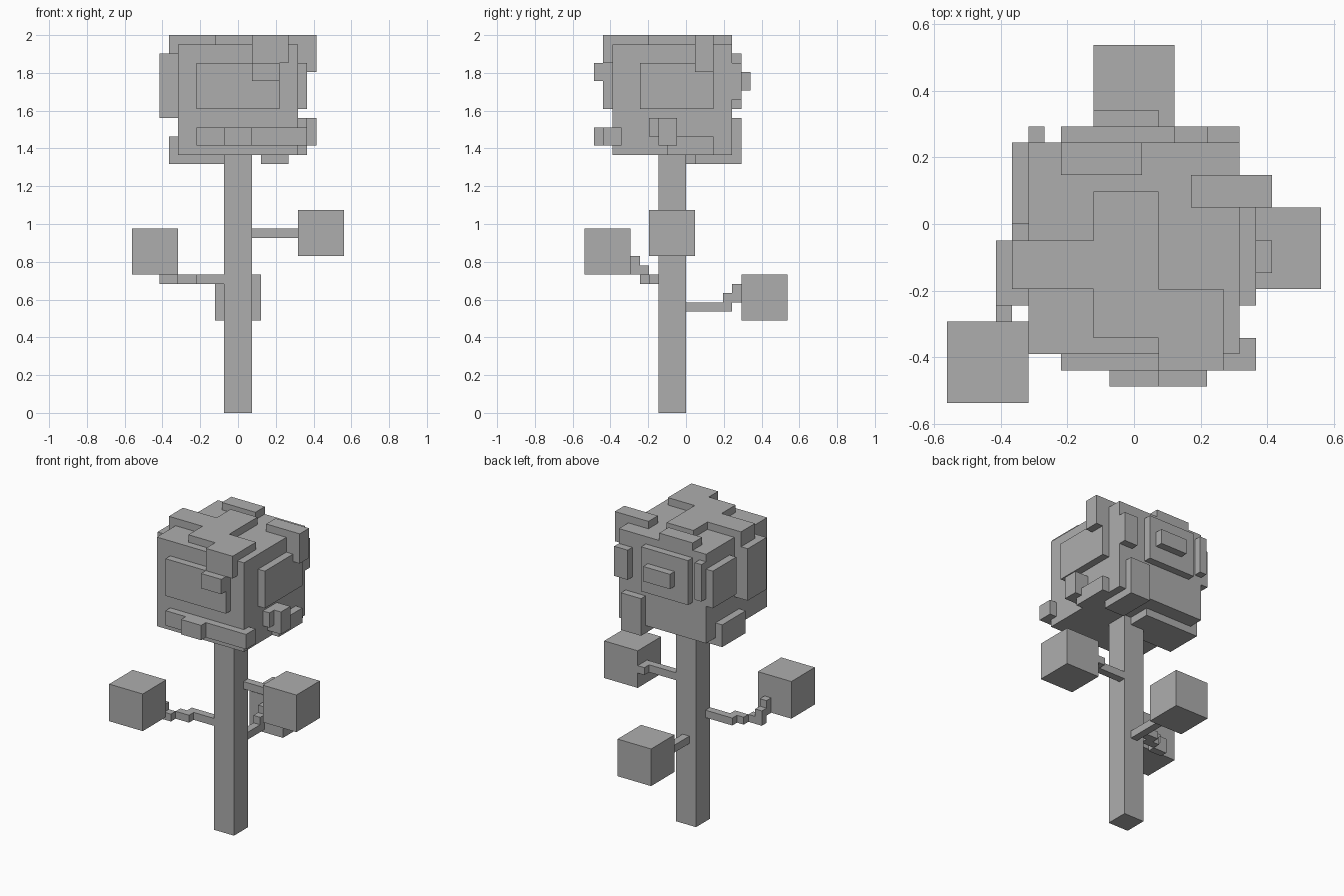
import bpy
import bmesh
from mathutils import Vector

# Remove the default cube
default = bpy.data.objects.get("Cube")
if default:
    bpy.data.objects.remove(default, do_unlink=True)

UNIT = 2 / 41        # edge length of one block
SHIFT = 11.5         # blocks are centred across x on half steps

grey = bpy.data.materials.new("plain grey")
grey.use_nodes = True
colour = (0.42, 0.42, 0.42, 1)
grey.diffuse_color = colour
grey.node_tree.nodes["Principled BSDF"].inputs["Base Color"].default_value = colour

parts = {}           # part name -> set of filled cells


def box(name, x0, x1, y0, y1, z0, z1):
    """Fill a cuboid of cells for the named part, skipping cells already taken."""
    cells = parts.setdefault(name, set())
    for i in range(int(x0 + SHIFT), int(x1 + SHIFT)):
        for j in range(y0, y1):
            for k in range(z0, z1):
                cell = (i, j, k)
                if not any(cell in other for other in parts.values()):
                    cells.add(cell)


def cube(name, x, y, z, size=5):
    """Fill a leaf cube from its lowest corner."""
    box(name, x, x + size, y, y + size, z, z + size)


# Trunk and crown core
box("trunk", -1.5, 1.5, -3, 0, 0, 28)
box("crown_core", -6.5, 6.5, -8, 5, 28, 40)

# Leaf cubes at the branch ends
cube("front_leaf_cube", -11.5, -11, 15)
cube("side_leaf_cube", 6.5, -4, 17)
cube("back_leaf_cube", -2.5, 6, 10)

# Front branch, stepping outwards and up
box("front_branch", -5.5, -1.5, -3, -2, 14, 15)
box("front_branch", -6.5, -4.5, -4, -3, 14, 15)
box("front_branch", -8.5, -6.5, -5, -4, 14, 15)
box("front_branch", -8.5, -7.5, -5, -4, 15, 16)
box("front_branch", -8.5, -7.5, -6, -5, 15, 17)

# Side branch
box("side_branch", 1.5, 6.5, -1, 0, 19, 20)
box("side_branch", 5.5, 6.5, 0, 1, 19, 20)

# Back branch, stepping up
box("back_branch", -0.5, 0.5, 0, 5, 11, 12)
box("back_branch", -0.5, 0.5, 4, 5, 12, 13)
box("back_branch", -0.5, 0.5, 5, 6, 12, 14)

# Leaves on top of the crown
box("top_leaves", -2.5, 1.5, -7, 2, 40, 41)
box("top_leaves", -7.5, -2.5, -4, -1, 40, 41)
box("top_leaves", -7.5, -6.5, -4, -1, 39, 40)
box("top_leaves", 1.5, 5.5, -9, -4, 40, 41)
box("top_leaves", 1.5, 5.5, -9, -8, 38, 40)
box("top_leaves", -4.5, 0.5, 3, 5, 40, 41)
box("top_leaves", 3.5, 8.5, 1, 3, 37, 41)

# Leaves on the front of the crown
box("front_leaves", -4.5, 4.5, -9, -8, 33, 38)
box("front_leaves", 1.5, 4.5, -10, -9, 36, 38)
box("front_leaves", -4.5, 7.5, -9, -8, 29, 31)
box("front_leaves", 6.5, 7.5, -8, -7, 29, 31)
box("front_leaves", -1.5, 1.5, -10, -9, 29, 31)

# Leaves on the model's left (+x) of the crown
box("left_leaves", 6.5, 7.5, -5, 3, 33, 38)
box("left_leaves", 6.5, 7.5, -4, -1, 30, 32)
box("left_leaves", 6.5, 8.5, -3, -1, 29, 32)
box("left_leaves", 6.5, 7.5, -2, 3, 28, 30)

# Leaves on the model's right (-x) of the crown
box("right_leaves", -8.5, -6.5, -5, -1, 32, 39)
box("right_leaves", -7.5, -6.5, 0, 5, 33, 38)
box("right_leaves", -7.5, -6.5, -2, 3, 27, 30)

# Leaves on the back of the crown
box("back_leaves", -4.5, 2.5, 5, 6, 33, 39)
box("back_leaves", -2.5, 1.5, 6, 7, 35, 37)
box("back_leaves", 4.5, 6.5, 5, 6, 34, 38)
box("back_leaves", -6.5, -5.5, 5, 6, 34, 39)
box("back_leaves", 2.5, 5.5, 5, 6, 27, 32)

# Leaves under the crown
box("under_leaves", 2.5, 5.5, 1, 5, 27, 28)
box("under_leaves", -6.5, 0.5, -2, 3, 27, 28)


def build(name, cells, filled):
    """Make an object from the cell sides that touch open air."""
    bm = bmesh.new()
    for cell in cells:
        centre = Vector(cell) + Vector((0.5 - SHIFT, 0.5, 0.5))
        for axis in range(3):
            for sign in (-1, 1):
                step = Vector((0, 0, 0))
                step[axis] = sign
                if tuple(int(a + b) for a, b in zip(cell, step)) in filled:
                    continue
                u = Vector((0, 0, 0))
                u[(axis + 1) % 3] = 0.5
                v = step.cross(u)
                mid = centre + step / 2
                ring = (mid - u - v, mid + u - v, mid + u + v, mid - u + v)
                bm.faces.new([bm.verts.new(p * UNIT) for p in ring])
    bmesh.ops.remove_doubles(bm, verts=bm.verts, dist=UNIT / 100)
    mesh = bpy.data.meshes.new(name)
    bm.to_mesh(mesh)
    bm.free()
    mesh.materials.append(grey)
    bpy.context.collection.objects.link(bpy.data.objects.new(name, mesh))


filled = set().union(*parts.values())
for part, cells in parts.items():
    build(part, cells, filled)
